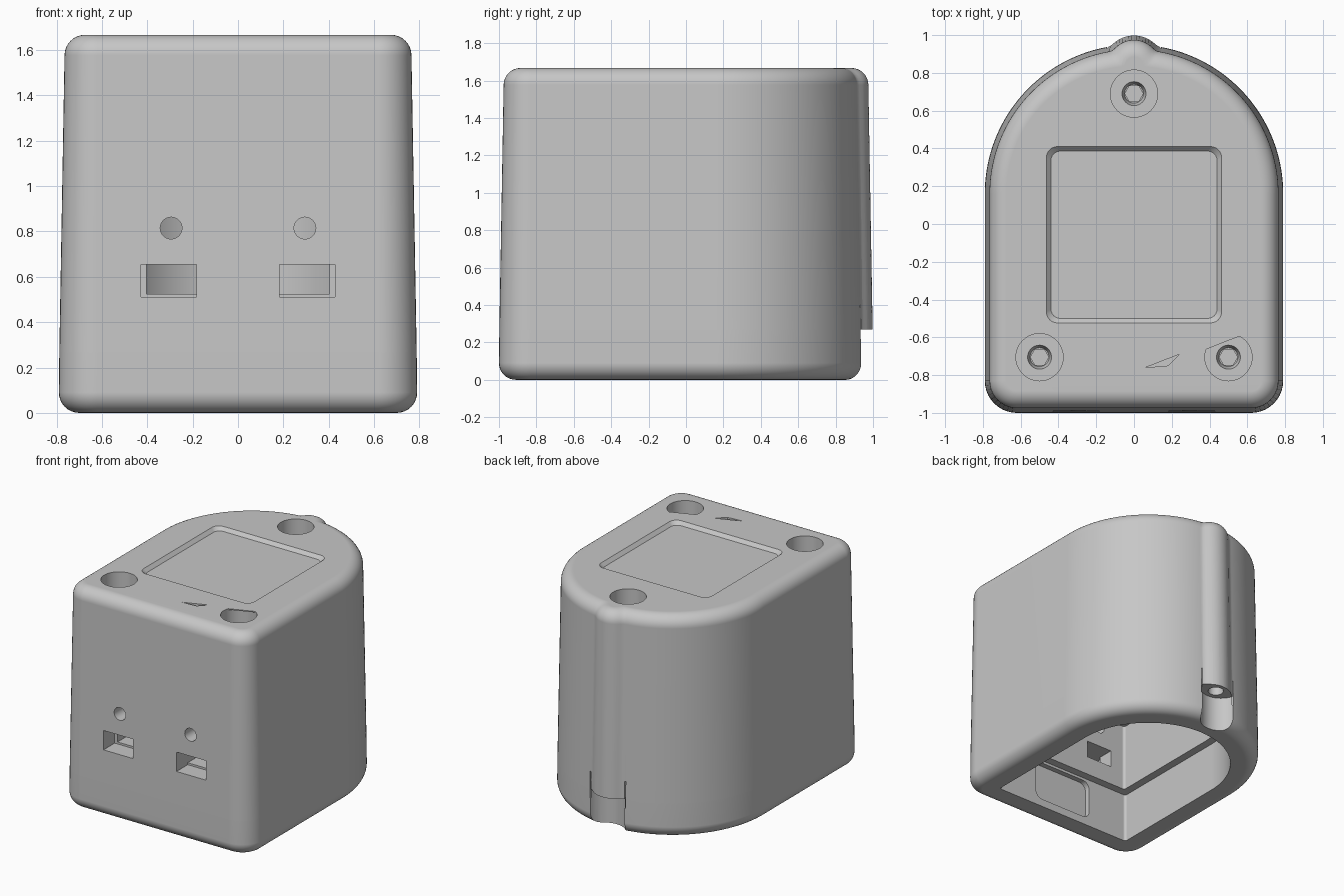
import bpy, bmesh, math

if "Cube" in bpy.data.objects:
    bpy.data.objects.remove(bpy.data.objects["Cube"])

HEIGHT = 1.667
grey = bpy.data.materials.new("light_grey_plastic")
grey.use_nodes = True
COLOUR = (0.57, 0.57, 0.57, 1)
grey.diffuse_color = COLOUR
grey.node_tree.nodes["Principled BSDF"].inputs["Base Color"].default_value = COLOUR


def loft(name, rings):
    """Closed solid through rings of (points, z)."""
    bm = bmesh.new()
    loops = [[bm.verts.new((x, y, z)) for x, y in pts] for pts, z in rings]
    for a, b in zip(loops, loops[1:]):
        for i in range(len(a)):
            j = (i + 1) % len(a)
            bm.faces.new((a[i], a[j], b[j], b[i]))
    bm.faces.new(loops[0][::-1])
    bm.faces.new(loops[-1])
    bmesh.ops.recalc_face_normals(bm, faces=bm.faces)
    mesh = bpy.data.meshes.new(name)
    bm.to_mesh(mesh)
    bm.free()
    mesh.materials.append(grey)
    obj = bpy.data.objects.new(name, mesh)
    bpy.context.collection.objects.link(obj)
    return obj


def arc(cx, cy, r, start, end, n):
    angles = [math.radians(start + (end - start) * i / n) for i in range(n + 1)]
    return [(cx + r * math.cos(a), cy + r * math.sin(a)) for a in angles]


def circle(cx, cy, r, n=48):
    return arc(cx, cy, r, 0, 360, n)[:-1]


def prism(name, pts, z0, z1):
    return loft(name, [(pts, z0), (pts, z1)])


def front_prism(name, pts, y0, y1):
    """Prism whose profile is drawn in x and z and runs along y."""
    obj = prism(name, pts, -y1, -y0)
    obj.rotation_euler.x = math.pi / 2
    bpy.context.view_layer.update()
    return obj


def rounded_rect(cx, cy, hx, hy, r):
    pts = []
    for k, (sx, sy) in enumerate([(1, 1), (-1, 1), (-1, -1), (1, -1)]):
        pts += arc(cx + sx * (hx - r), cy + sy * (hy - r), r, 90 * k, 90 * k + 90, 6)
    return pts


def outline(d, ridge=False):
    """Arched plan, inset by d, with an optional round ridge blended into the back."""
    w, front, r = 0.79 - d, -1 + d, max(0.17 - d, 0.02)
    ridge_r, blend = 0.1625 - d, 0.02
    back = []
    for x, y in arc(0, 0.16, w, 0, 180, 160):
        if ridge and y > 0.16 and abs(x) < ridge_r:
            top = 0.8375 + math.sqrt(ridge_r ** 2 - x ** 2)
            near = max(blend - abs(top - y), 0) / blend
            y = max(top, y) + near ** 2 * blend / 4
        back.append((x, y))
    return (back + arc(-w + r, front + r, r, 180, 270, 10)
            + arc(w - r, front + r, r, 270, 360, 10))


def cut(target, cutter):
    mod = target.modifiers.new("cut", "BOOLEAN")
    mod.operation = "DIFFERENCE"
    mod.solver = "EXACT"
    mod.object = cutter
    bpy.context.view_layer.objects.active = target
    bpy.ops.object.modifier_apply(modifier=mod.name)
    bpy.data.objects.remove(cutter)


# Housing: tapered walls with rolled top and bottom edges
ROLL, STEPS, TAPER, RIDGE_Z = 0.09, 8, 0.025, 0.267
rings = []
for i in range(STEPS + 1):
    a = math.pi / 2 * i / STEPS
    rings.append((outline(ROLL * (1 - math.sin(a))), ROLL * (1 - math.cos(a))))
rings.append((outline(0.002), RIDGE_Z))
rings.append((outline(0.002, True), RIDGE_Z + 0.001))
for i in range(STEPS + 1):
    a = math.pi / 2 * i / STEPS
    rings.append((outline(TAPER + ROLL * (1 - math.cos(a)), True),
                  HEIGHT - ROLL * (1 - math.sin(a))))
housing = loft("housing", rings)

# Hollow interior with a ledge, leaving screw bosses standing
screws = [(0, 0.69), (-0.5, -0.705), (0.5, -0.705)]
cavity = loft("cavity", [(outline(0.2), -0.1), (outline(0.2), 0.38),
                         (outline(0.26), 0.381), (outline(0.26), 1.5)])
for x, y in screws:
    cut(cavity, prism("boss", circle(x, y, 0.17), 0.9, 1.6))
cut(housing, cavity)

# Shallow rounded pocket inside the front wall
cut(housing, front_prism("pocket", rounded_rect(0, 0.21, 0.25, 0.15, 0.06), -0.84, -0.75))

# Screw wells with tapered sockets
for x, y in screws:
    cut(housing, prism("well", circle(x, y, 0.125), 1.25, 1.8))
    cut(housing, loft("socket_taper", [(circle(x, y, 0.05), 1.2), (circle(x, y, 0.066), 1.26)]))
    cut(housing, prism("socket", circle(x, y, 0.048, 6), 1.05, 1.22))

# Shallow display recess with sloping sides
cut(housing, loft("display_recess", [
    (rounded_rect(0, -0.057, 0.44, 0.443, 0.05), HEIGHT - 0.025),
    (rounded_rect(0, -0.057, 0.465, 0.468, 0.06), HEIGHT + 0.001),
    (rounded_rect(0, -0.057, 0.465, 0.468, 0.06), HEIGHT + 0.1)]))

# Small triangular nick in the top
cut(housing, prism("nick", [(0.06, -0.76), (0.18, -0.75), (0.24, -0.69)],
                   HEIGHT - 0.04, HEIGHT + 0.1))

# Front ports: outer slot, narrower inner opening and round indicator hole
for side in (-1, 1):
    x = side * 0.305
    cut(housing, front_prism("port", rounded_rect(x, 0.5825, 0.123, 0.0725, 0.002),
                             -1.1, -0.86))
    cut(housing, front_prism("port_opening",
                             rounded_rect(x - side * 0.012, 0.59, 0.111, 0.065, 0.002),
                             -0.9, -0.7))
    cut(housing, front_prism("indicator", circle(side * 0.295, 0.815, 0.048), -1.1, -0.7))

# Rear notch below the ridge, with a pilot hole in its roof and side slits
cut(housing, prism("notch", circle(0, 0.975, 0.148), -0.1, RIDGE_Z + 0.002))
cut(housing, prism("pilot_hole", circle(0, 0.915, 0.055, 24), 0.2, 0.6))
for side in (-1, 1):
    cut(housing, prism("slit", rounded_rect(side * 0.145, 0.95, 0.004, 0.03, 0.002),
                       0.2, 0.4))

# Lip covering part of the left screw well
lip = prism("well_lip", arc(0.5, -0.705, 0.126, 62, 161, 16), HEIGHT - 0.008, HEIGHT)

# Smooth walls, crisp cut edges
bpy.ops.object.select_all(action="DESELECT")
housing.select_set(True)
bpy.context.view_layer.objects.active = housing
bpy.ops.object.shade_smooth_by_angle(angle=math.radians(30))
weighted = housing.modifiers.new("even_normals", "WEIGHTED_NORMAL")
weighted.keep_sharp = True
